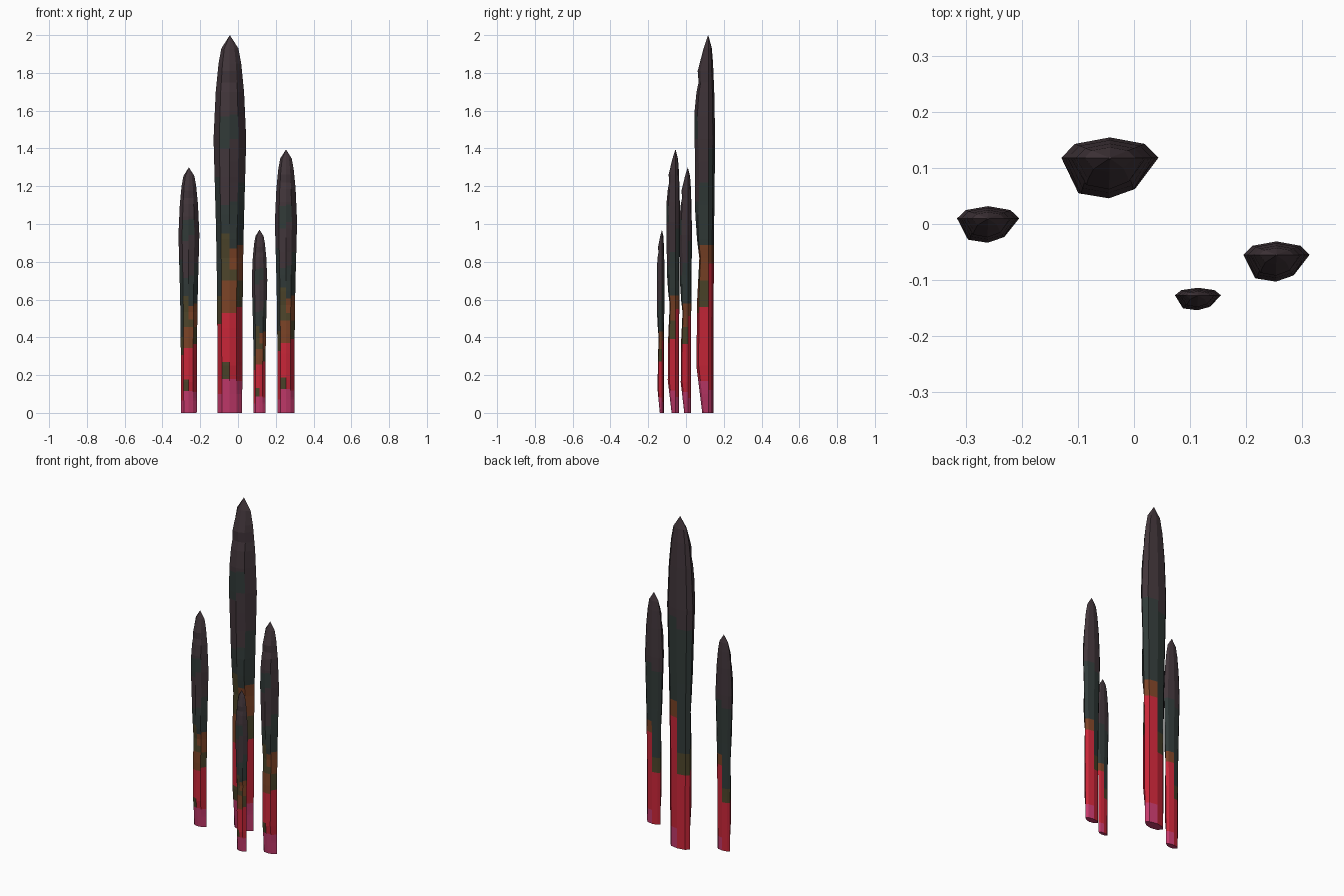
import bpy, bmesh, math, random

if "Cube" in bpy.data.objects:
    bpy.data.objects.remove(bpy.data.objects["Cube"])


def material(name, rgb):
    lin = [((c / 255 + 0.055) / 1.055) ** 2.4 for c in rgb]
    m = bpy.data.materials.new(name)
    m.diffuse_color = (*lin, 1)
    m.use_nodes = True
    m.node_tree.nodes["Principled BSDF"].inputs["Base Color"].default_value = m.diffuse_color
    return m


MATS = [material("hot_magenta", (196, 58, 108)), material("glowing_red", (200, 38, 56)),
        material("burnt_rust", (122, 66, 38)), material("dark_olive", (76, 68, 42)),
        material("green_grey", (49, 58, 56)), material("charred_purple", (65, 53, 58))]
MAG, RED, RUST, OLIVE, GREEN, PURPLE = range(6)

# Profiles of the tallest shard: height -> half width, and height -> front depth
WIDTH = [(0, .065), (.5, .067), (.8, .070), (1.0, .074), (1.45, .0865),
         (1.7, .075), (1.85, .060), (1.93, .045), (1.995, .003)]
FRONT = [(0, .033), (.25, .066), (.6, .062), (.82, .050), (.92, .063), (1.05, .071),
         (1.6, .073), (1.7, .063), (1.75, .052), (1.81, .057), (1.93, .026), (1.995, .003)]

# Colour bands per side face: (top height, colour), counter-clockwise from the right
BACK_RED = [(.12, MAG), (.79, RED), (.89, RUST), (1.40, GREEN), (2, PURPLE)]
BACK_GREEN = [(.45, RED), (.58, OLIVE), (1.33, GREEN), (2, PURPLE)]
BANDS = [
    BACK_RED, BACK_RED, BACK_GREEN, BACK_GREEN,
    [(.10, MAG), (.47, RED), (.62, OLIVE), (1.25, GREEN), (2, PURPLE)],
    [(.18, MAG), (.27, OLIVE), (.53, RED), (.70, RUST), (.95, OLIVE), (1.10, GREEN),
     (1.40, PURPLE), (1.57, GREEN), (2, PURPLE)],
    [(.18, MAG), (.53, RED), (.70, RUST), (.76, OLIVE), (.87, RUST), (1.12, GREEN),
     (1.45, PURPLE), (1.58, GREEN), (2, PURPLE)],
    [(.17, MAG), (.56, RED), (.70, OLIVE), (.89, RUST), (1.22, GREEN), (2, PURPLE)],
]


def lerp(profile, z):
    for (z0, a), (z1, b) in zip(profile, profile[1:]):
        if z <= z1:
            return a + (b - a) * (z - z0) / (z1 - z0)
    return profile[-1][1]


# Chipped front: each front ridge gets its own uneven depth
rng = random.Random(4)
CHIPS = [[(z, base * rng.uniform(1 - spread, 1)) for z in (0, .25, .5, .75, .95, 1.2, 1.5, 1.7, 1.8, 2)]
         for base, spread in ((.9, .22), (1.0, .06), (.85, .25))]


def ring(z):
    w, f = lerp(WIDTH, z), lerp(FRONT, z)
    b = w * .42
    l, m, r = (f * lerp(c, z) for c in CHIPS)
    return [(w, 0), (.72 * w, .68 * b), (0, b), (-.72 * w, .68 * b), (-w, 0),
            (-.65 * w, -l), (-.02 * w, -m), (.53 * w, -r)]


def shard(name, x, y, sx, sy, height):
    sz = height / 2
    levels = sorted({z for z, _ in WIDTH + FRONT} | {z for b in BANDS for z, _ in b if z < 2})
    bm = bmesh.new()
    rows = [[bm.verts.new((x + px * sx, y + py * sy, z * sz)) for px, py in ring(z)] for z in levels]
    tip = bm.verts.new((x, y - .002 * sy, height))
    for i, row in enumerate(rows):
        for k in range(8):
            n = (k + 1) % 8
            if i == len(rows) - 1:
                f = bm.faces.new((row[k], row[n], tip))
                f.material_index = PURPLE
            else:
                f = bm.faces.new((row[k], row[n], rows[i + 1][n], rows[i + 1][k]))
                mid = (levels[i] + levels[i + 1]) / 2
                f.material_index = next(c for top, c in BANDS[k] if mid < top)
    bm.faces.new(rows[0][::-1]).material_index = MAG
    bmesh.ops.recalc_face_normals(bm, faces=bm.faces)
    mesh = bpy.data.meshes.new(name)
    bm.to_mesh(mesh)
    bm.free()
    for m in MATS:
        mesh.materials.append(m)
    bpy.context.collection.objects.link(bpy.data.objects.new(name, mesh))


# Four shards, the same form at different sizes
shard("tall_shard", -.043, .118, 1, 1, 2.0)
shard("left_shard", -.260, .010, .64, .60, 1.30)
shard("right_shard", .254, -.055, .68, .66, 1.395)
shard("small_shard", .114, -.127, .475, .37, .97)
